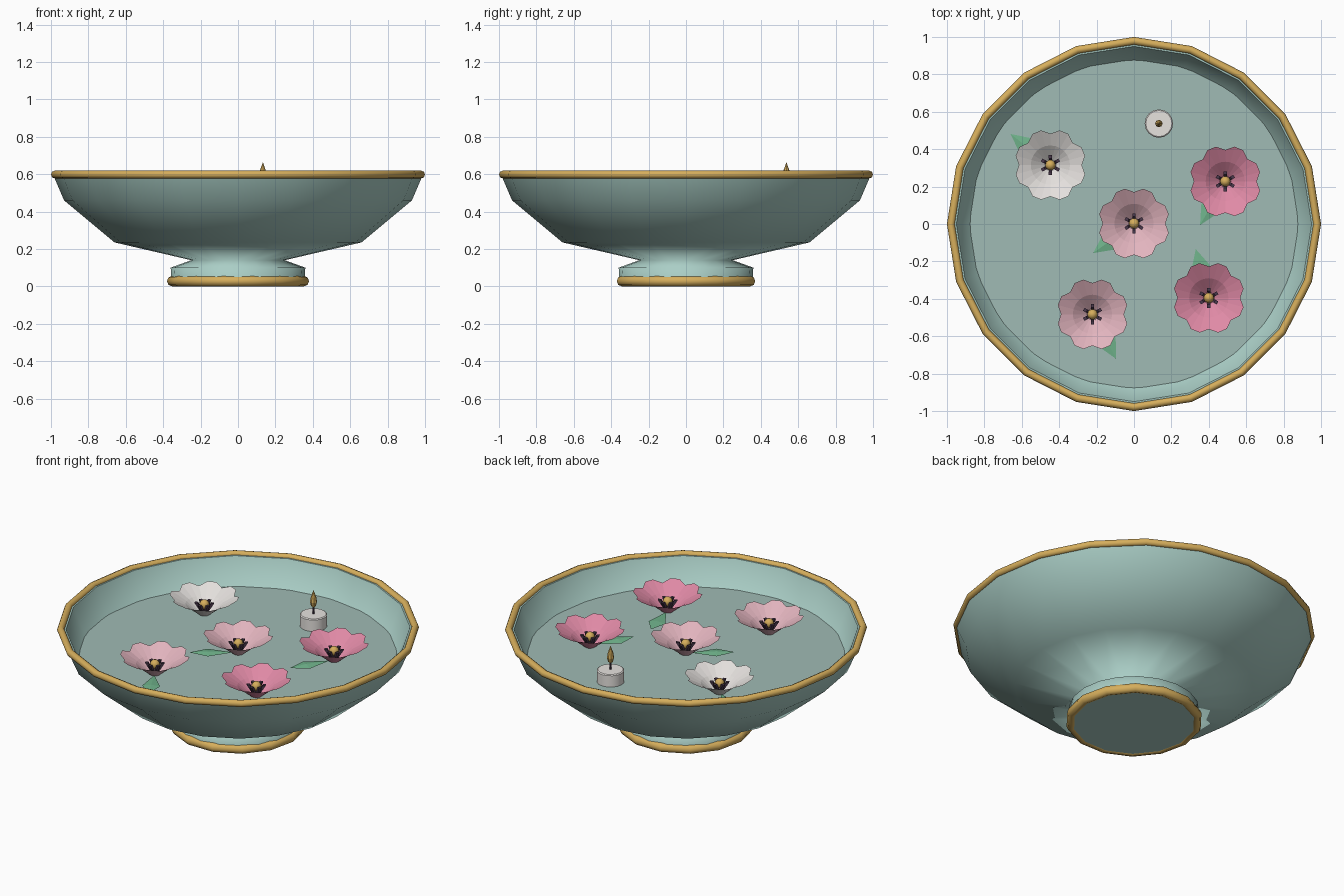
import bpy, math
from math import sin, cos, pi, radians

if "Cube" in bpy.data.objects:
    bpy.data.objects.remove(bpy.data.objects["Cube"])


def material(name, srgb):
    m = bpy.data.materials.new(name)
    m.diffuse_color = [((c / 255 + 0.055) / 1.055) ** 2.4 for c in srgb] + [1]
    m.use_nodes = True
    m.node_tree.nodes["Principled BSDF"].inputs["Base Color"].default_value = m.diffuse_color
    return m


TEAL = material("teal_glaze", (170, 206, 198))
WATER = material("water", (160, 187, 181))
GOLD = material("gold", (214, 174, 92))
WHITE = material("white_petal", (228, 224, 221))
PINK = material("pale_pink_petal", (226, 180, 190))
ROSE = material("rose_petal", (224, 138, 166))
GREEN = material("leaf_green", (112, 180, 140))
DARK = material("dark_stamen", (74, 56, 76))
WAX = material("candle_wax", (236, 232, 228))


def make(name, verts, faces, mat):
    me = bpy.data.meshes.new(name)
    me.from_pydata(verts, [], faces)
    me.update()
    me.materials.append(mat)
    ob = bpy.data.objects.new(name, me)
    bpy.context.collection.objects.link(ob)
    return ob


def smooth(ob, angle=40):
    bpy.ops.object.select_all(action='DESELECT')
    ob.select_set(True)
    bpy.context.view_layer.objects.active = ob
    bpy.ops.object.shade_smooth_by_angle(angle=radians(angle))


def lathe(name, profile, n, mat, x=0, y=0, closed=False):
    """Revolve (radius, height) points; going up the outside faces outward."""
    verts, rings, faces = [], [], []
    for r, z in profile:
        k = 1 if r == 0 else n
        rings.append([len(verts) + i % k for i in range(n)])
        verts += [(x + r * cos(2 * pi * i / n), y + r * sin(2 * pi * i / n), z) for i in range(k)]
    pairs = list(zip(rings, rings[1:])) + ([(rings[-1], rings[0])] if closed else [])
    for a, b in pairs:
        for i in range(n):
            j = (i + 1) % n
            faces.append(tuple(dict.fromkeys((a[i], a[j], b[j], b[i]))))
    return make(name, verts, faces, mat)


def ring(name, major, minor, z, n, mat, k=8):
    pts = [(major + minor * cos(2 * pi * i / k), z + minor * sin(2 * pi * i / k)) for i in range(k)]
    return smooth(lathe(name, pts, n, mat, closed=True), 50)


# Bowl with flared foot, smooth apart from the base and lip edges
bowl = lathe("bowl", [(0, 0.006), (0.355, 0.006), (0.36, 0.1), (0.25, 0.14), (0.66, 0.235),
                      (0.93, 0.46), (0.99, 0.6), (0.95, 0.6), (0.887, 0.45), (0.62, 0.27),
                      (0, 0.2)], 20, TEAL)
for p in bowl.data.polygons:
    p.use_smooth = True
for e in bowl.data.edges:
    zs = [bowl.data.vertices[v].co.z for v in e.vertices]
    e.use_edge_sharp = max(zs) < 0.02 or min(zs) > 0.59

# Gold bands and water
ring("rim_band", 0.979, 0.021, 0.598, 20, GOLD)
ring("foot_band", 0.352, 0.028, 0.028, 14, GOLD)
WL = 0.446
lathe("water_surface", [(0.876, WL), (0, WL)], 48, WATER)


def flower(name, x, y, mat, leaf_angle):
    # Petals: steep cup, then a flared rim of eight notched lobes
    n = 24
    verts, faces = [], []
    for level in range(3):
        for i in range(n):
            notch = i % 3 == 0
            r, z = [(0.03, 0.0), (0.105, 0.062), (0.168 if notch else 0.192, 0.094 if notch else 0.11)][level]
            a = 2 * pi * i / n
            verts.append((x + r * cos(a), y + r * sin(a), WL + 0.002 + z))
    for i in range(n):
        j = (i + 1) % n
        faces.append((i, j, n + j, n + i))
        faces.append((n + i, 2 * n + i, 2 * n + j, n + j))
    faces.append(tuple(reversed(range(n))))
    make(name + "_petals", verts, faces, mat)

    # Stamens: six thin spikes leaning outward from the heart
    verts, faces = [], []
    for k in range(6):
        a = 2 * pi * k / 6 + pi / 6
        b = len(verts)
        for r, z, w in ((0.012, 0.01, 0.006), (0.045, 0.07, 0.009)):
            for dr, dt in ((-w, -w), (w, -w), (w, w), (-w, w)):
                verts.append((x + (r + dr) * cos(a) - dt * sin(a),
                              y + (r + dr) * sin(a) + dt * cos(a), WL + z))
        faces += [(b + i, b + (i + 1) % 4, b + 4 + (i + 1) % 4, b + 4 + i) for i in range(4)]
        faces.append((b + 4, b + 5, b + 6, b + 7))
    make(name + "_stamens", verts, faces, DARK)

    # Golden heart
    ball = [(0.028 * sin(pi * i / 6) if 0 < i < 6 else 0, WL + 0.06 - 0.028 * cos(pi * i / 6)) for i in range(7)]
    smooth(lathe(name + "_heart", ball, 10, GOLD, x, y), 60)

    # Leaf: a flat pointed blade with a slight central fold
    a = radians(leaf_angle)
    pts = [(0.03, 0, 0.006), (0.17, -0.05, 0.006), (0.27, 0, 0.008), (0.17, 0.05, 0.006), (0.17, 0, 0.014)]
    make(name + "_leaf", [(x + u * cos(a) - v * sin(a), y + u * sin(a) + v * cos(a), WL + z) for u, v, z in pts],
         [(0, 1, 4), (1, 2, 4), (2, 3, 4), (3, 0, 4)], GREEN)


for args in (("white_flower", -0.447, 0.315, WHITE, 142),
             ("centre_flower", 0.0, 0.003, PINK, 216),
             ("right_flower", 0.488, 0.228, ROSE, 240),
             ("front_left_flower", -0.222, -0.483, PINK, 298),
             ("front_right_flower", 0.4, -0.395, ROSE, 105)):
    flower(*args)

# Floating candle
CX, CY = 0.133, 0.537
smooth(lathe("candle", [(0, 0.44), (0.076, 0.44), (0.076, 0.515), (0.07, 0.52), (0, 0.52)], 16, WAX, CX, CY))
lathe("wick", [(0.006, 0.515), (0.006, 0.57), (0, 0.57)], 6, DARK, CX, CY)
lathe("flame", [(0, 0.555), (0.014, 0.567), (0.02, 0.592), (0.015, 0.622), (0, 0.664)], 8, GOLD, CX, CY)
